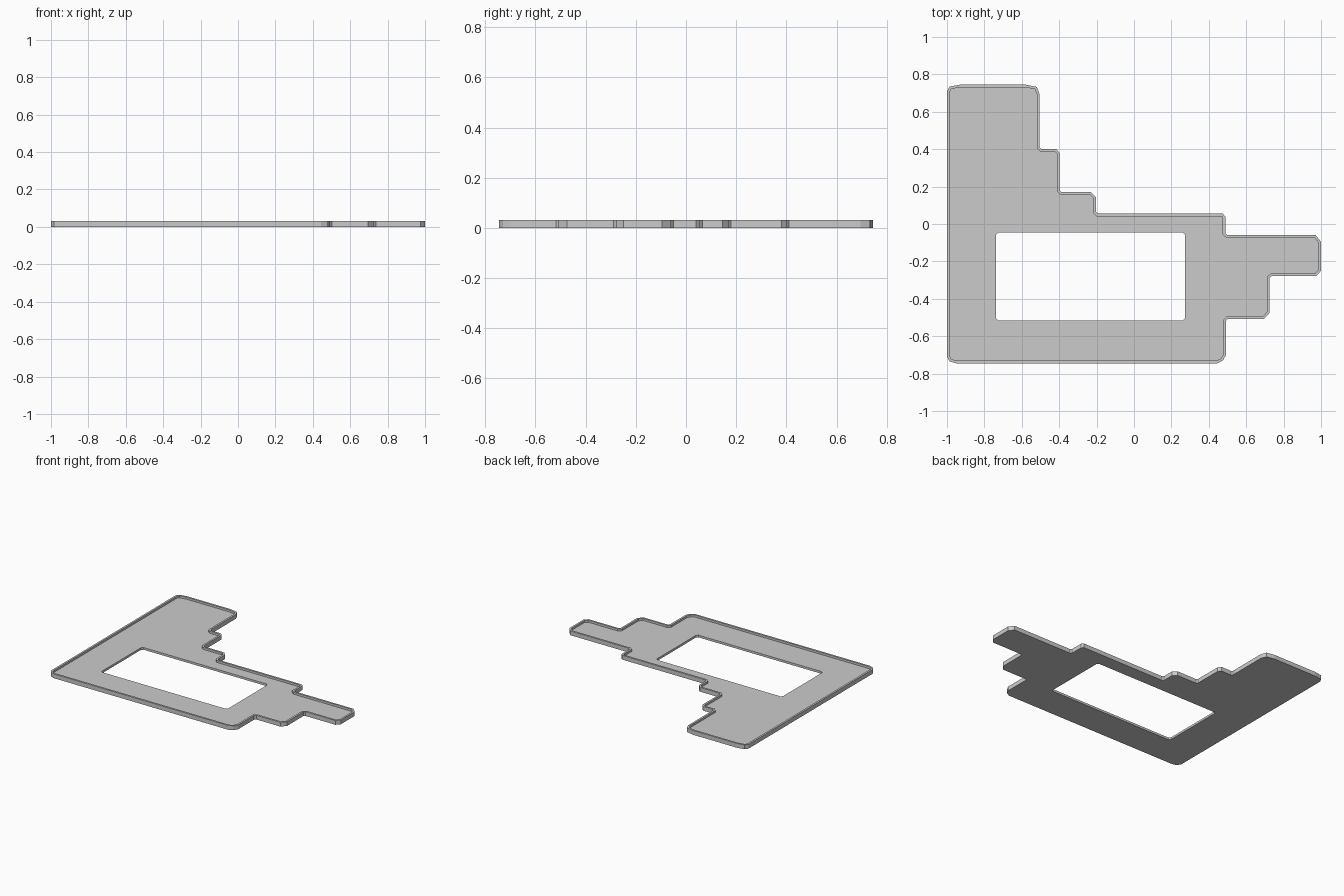
import bpy, bmesh
from mathutils import Vector

if "Cube" in bpy.data.objects:
    bpy.data.objects.remove(bpy.data.objects["Cube"])

HEIGHT, FLOOR, RIM = 0.031, 0.016, 0.014

# Stepped outline, clockwise from the top left, with cut corners
OUTLINE = [(-1, .71), (-.985, .735), (-.93, .745), (-.58, .745), (-.52, .733), (-.505, .695),
           (-.505, .41), (-.495, .40), (-.415, .40), (-.398, .38),
           (-.398, .18), (-.388, .17), (-.23, .17), (-.204, .145),
           (-.204, .065), (-.194, .055), (.475, .055), (.488, .04),
           (.488, -.05), (.5, -.06), (.972, -.06), (1, -.095),
           (1, -.25), (.975, -.278), (.737, -.278), (.725, -.288),
           (.725, -.475), (.695, -.508), (.502, -.508), (.492, -.518),
           (.492, -.70), (.475, -.73), (.445, -.745), (-.95, -.745), (-.985, -.735), (-1, -.71)]

# Rectangular opening with tiny cut corners
X0, X1, Y0, Y1, C = -.738, .273, -.515, -.045, .012
OPENING = [(X0, Y1 - C), (X0 + C, Y1), (X1 - C, Y1), (X1, Y1 - C),
           (X1, Y0 + C), (X1 - C, Y0), (X0 + C, Y0), (X0, Y0 + C)]


def inset(points, d):
    """Mitred inward offset of a clockwise outline."""
    pts = [Vector(p) for p in points]
    out = []
    for i, p in enumerate(pts):
        a = (p - pts[i - 1]).normalized()
        b = (pts[(i + 1) % len(pts)] - p).normalized()
        na, nb = Vector((a.y, -a.x)), Vector((b.y, -b.x))
        out.append(p + (na + nb) * d / (1 + na.dot(nb)))
    return out


bm = bmesh.new()


def ring(points, z):
    verts = [bm.verts.new((p[0], p[1], z)) for p in points]
    edges = [bm.edges.new((verts[i - 1], verts[i])) for i in range(len(verts))]
    return verts, edges


def bridge(a, b):
    for i in range(len(a[0])):
        bm.faces.new((a[0][i - 1], a[0][i], b[0][i], b[0][i - 1]))


inner = inset(OUTLINE, RIM)
base, top = ring(OUTLINE, 0), ring(OUTLINE, HEIGHT)
lip, floor = ring(inner, HEIGHT), ring(inner, FLOOR)
hole_top, hole_base = ring(OPENING, FLOOR), ring(OPENING, 0)

# Outer wall, rim top, inner rim wall and opening wall
for a, b in ((base, top), (top, lip), (lip, floor), (hole_top, hole_base)):
    bridge(a, b)

# Recessed floor and underside, each pierced by the opening
for outer, hole, z in ((floor, hole_top, 1), (base, hole_base, -1)):
    bmesh.ops.triangle_fill(bm, edges=outer[1] + hole[1], use_beauty=True,
                            use_dissolve=False, normal=(0, 0, z))

bmesh.ops.recalc_face_normals(bm, faces=bm.faces[:])
mesh = bpy.data.meshes.new("rimmed_plate")
bm.to_mesh(mesh)
bm.free()
plate = bpy.data.objects.new("rimmed_plate", mesh)
bpy.context.collection.objects.link(plate)
